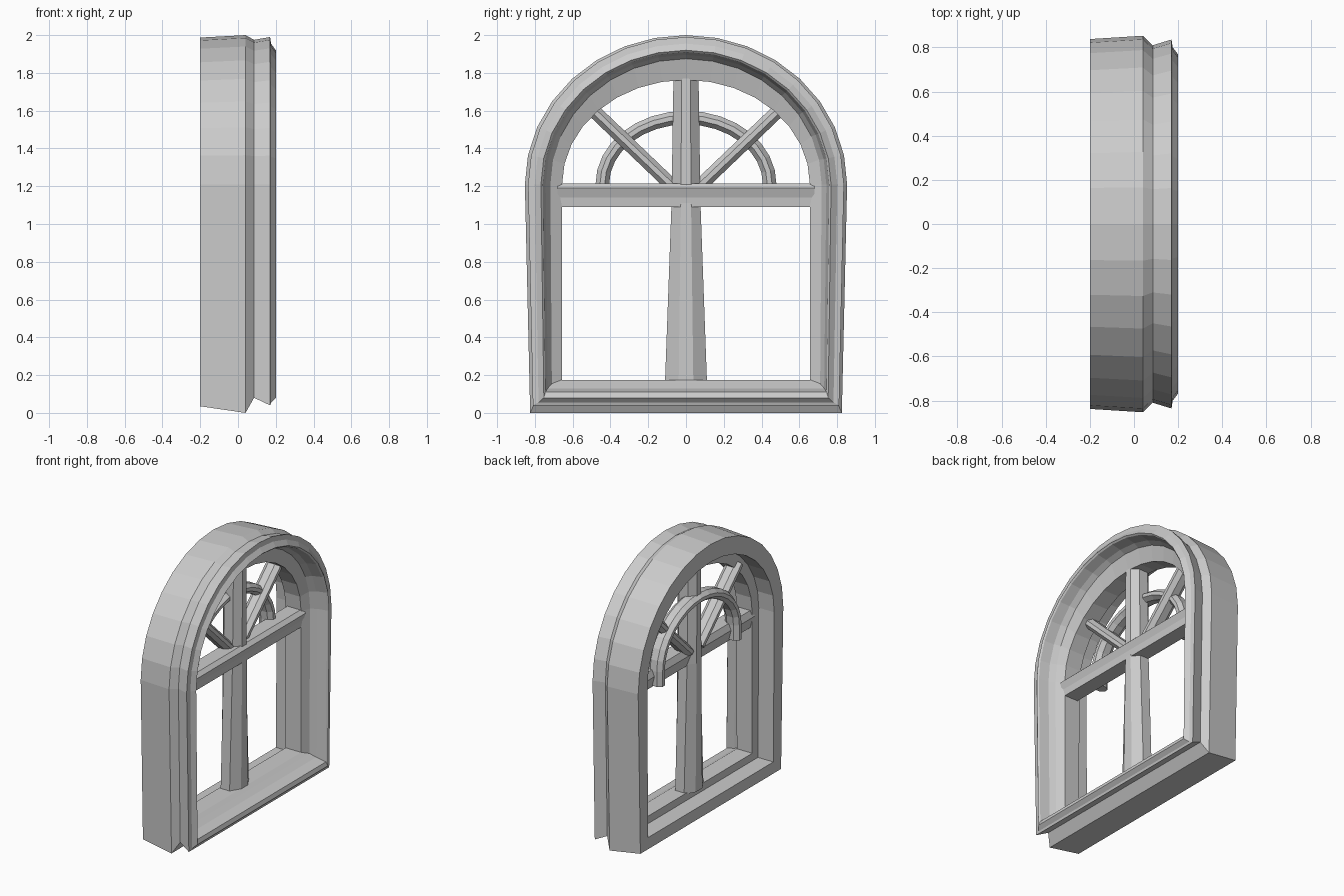
import bpy, bmesh
from math import sin, cos, pi, hypot

if "Cube" in bpy.data.objects:
    bpy.data.objects.remove(bpy.data.objects["Cube"])


def mesh_from_rings(name, rings, closed=False):
    """Skin a list of equal-length point rings into a solid."""
    bm = bmesh.new()
    vs = [[bm.verts.new(p) for p in r] for r in rings]
    n, k = len(rings), len(rings[0])
    for i in range(n if closed else n - 1):
        a, b = vs[i], vs[(i + 1) % n]
        for j in range(k):
            bm.faces.new((a[j], a[(j + 1) % k], b[(j + 1) % k], b[j]))
    if not closed:
        bm.faces.new(vs[0])
        bm.faces.new(vs[-1])
    bmesh.ops.recalc_face_normals(bm, faces=bm.faces)
    me = bpy.data.meshes.new(name)
    bm.to_mesh(me)
    bm.free()
    ob = bpy.data.objects.new(name, me)
    bpy.context.collection.objects.link(ob)
    return ob


def bar(name, stations, section):
    """Straight bar; stations = (y, z, half width), section = (x, width factor)."""
    (y0, z0, _), (y1, z1, _) = stations[0], stations[-1]
    L = hypot(y1 - y0, z1 - z0)
    ny, nz = (z1 - z0) / L, -(y1 - y0) / L
    return mesh_from_rings(name, [[(x, y + ny * w * f, z + nz * w * f) for x, f in section]
                                  for y, z, w in stations])


def rib(front, back):
    """Chamfered bar section between two x positions."""
    c = (front - back) * 0.27
    half = [(front, 0.35), (front - c, 1), (back + c, 1), (back, 0.35)]
    return half + [(x, -f) for x, f in reversed(half)]


SPRING, STEPS = 1.21, 16
ANGLES = [pi * i / STEPS for i in range(STEPS + 1)]

# Moulded frame: section points are (x, side inset, bottom height, top inset)
FRAME = [(-0.2, 0.015, 0.035, 0.013), (0.04, 0.0, 0.0, 0.0), (0.085, 0.043, 0.08, 0.025),
         (0.17, 0.017, 0.04, 0.01), (0.175, 0.052, 0.055, 0.045), (0.2, 0.085, 0.08, 0.08),
         (0.19, 0.095, 0.11, 0.09), (0.12, 0.11, 0.13, 0.105), (0.08, 0.135, 0.155, 0.125),
         (0.05, 0.197, 0.175, 0.237), (-0.075, 0.197, 0.175, 0.237),
         (-0.075, 0.12, 0.12, 0.142), (-0.2, 0.12, 0.12, 0.142)]
rings = [[(x, s * (0.825 - 0.85 * d), zb) for x, d, zb, t in FRAME] for s in (-1, 1)]
rings += [[(x, (0.853 - d) * cos(a), SPRING + (0.79 - t) * sin(a))
           for x, d, zb, t in FRAME] for a in ANGLES]
mesh_from_rings("window_frame", rings, closed=True)

# Transom across the opening at the spring line
TRANSOM = [(0.05, 1.09), (0.055, 1.14), (0.072, 1.19), (0.045, 1.215),
           (-0.06, 1.215), (-0.08, 1.17), (-0.06, 1.09)]
mesh_from_rings("transom", [[(x, y, z) for x, z in TRANSOM] for y in (-0.68, 0.68)])

# Tapered central mullion with chamfered front and back
bar("mullion", [(0, 0.165, 0.111), (0, 1.1, 0.077), (0, 1.8, 0.066)], rib(0.052, -0.105))

# Diagonal bars radiating to the arch
for side, s in (("left", -1), ("right", 1)):
    bar("diagonal_bar_" + side, [(s * 0.06, 1.19, 0.036), (s * 0.51, 1.62, 0.036)],
        rib(0.015, -0.1))

# Small inner arch with short legs behind the transom
arch = [(cos(a), sin(a), SPRING) for a in ANGLES]
arch = [(1, 0, 1.1)] + arch + [(-1, 0, 1.1)]
mesh_from_rings("inner_arch", [[(x, c * (0.443 + 0.036 * f), z + s * (0.353 + 0.036 * f))
                                for x, f in rib(-0.015, -0.13)] for c, s, z in arch])
